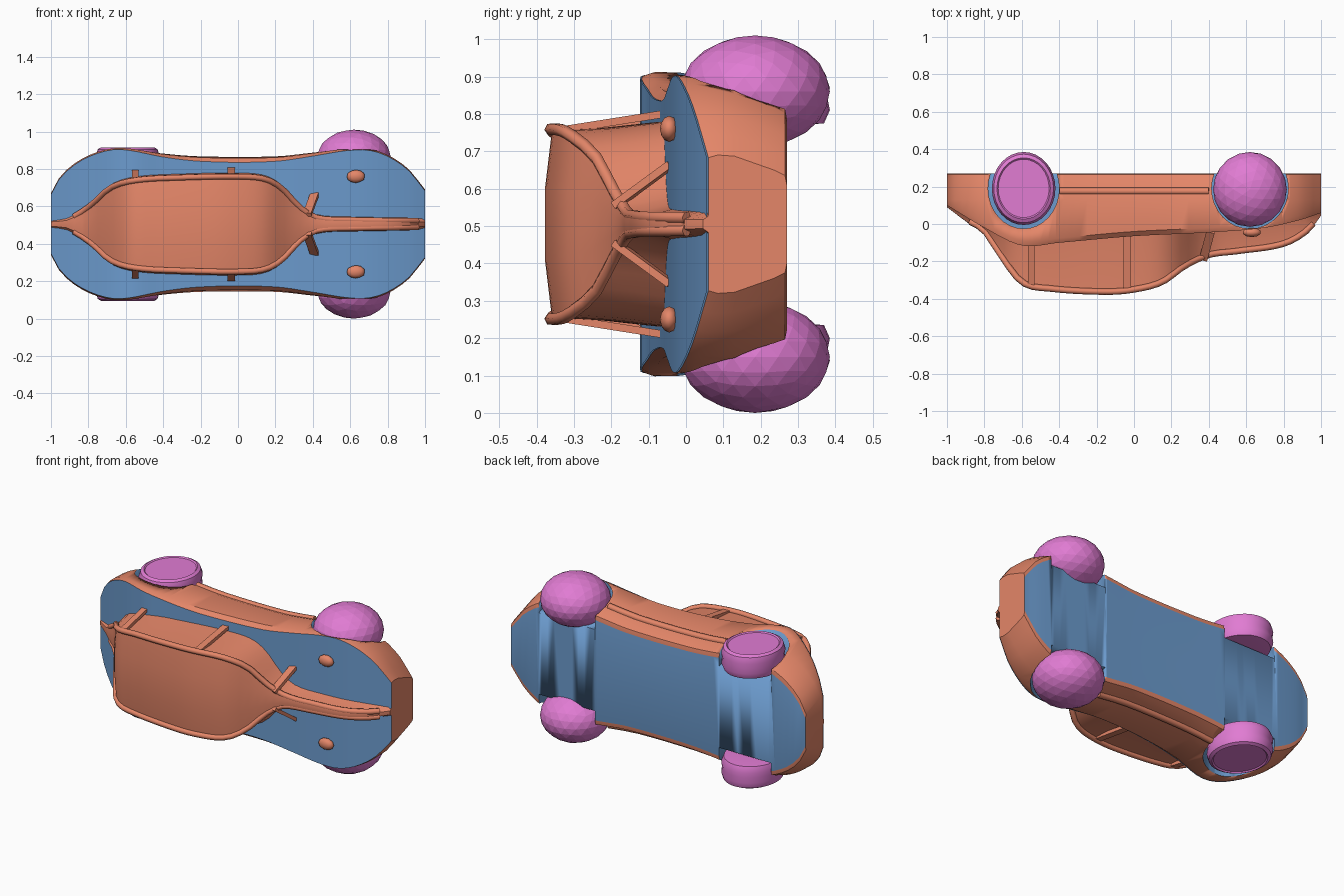
import bpy, bmesh, math
from mathutils import Vector

if "Cube" in bpy.data.objects:
    bpy.data.objects.remove(bpy.data.objects["Cube"])

CZ = 0.505  # mid plane of the car, which lies on its side


def material(name, rgb):
    m = bpy.data.materials.new(name)
    m.diffuse_color = (*rgb, 1)
    m.use_nodes = True
    m.node_tree.nodes["Principled BSDF"].inputs["Base Color"].default_value = m.diffuse_color
    return m


RED = material("red_paint", (0.78, 0.24, 0.14))
BLUE = material("blue_panel", (0.15, 0.33, 0.62))
PINK = material("wheel_pink", (0.75, 0.2, 0.65))


def sample(keys, x):
    """Smooth interpolation through (x, value) keys."""
    for i in range(len(keys) - 1):
        (x0, a), (x1, b) = keys[i], keys[i + 1]
        if x <= x1:
            def slope(j):
                p, q = keys[max(j - 1, 0)], keys[min(j + 1, len(keys) - 1)]
                return (q[1] - p[1]) / (q[0] - p[0])
            w = x1 - x0
            t = (x - x0) / w
            return ((2*t**3 - 3*t*t + 1) * a + (t**3 - 2*t*t + t) * w * slope(i)
                    + (3*t*t - 2*t**3) * b + (t**3 - t*t) * w * slope(i + 1))
    return keys[-1][1]


# Outline keys along the car
HALF_WIDTH = [(-1, .17), (-.95, .26), (-.85, .345), (-.72, .4), (-.6, .412), (-.4, .385), (-.2, .37),
              (.2, .37), (.4, .39), (.6, .41), (.75, .395), (.9, .31), (1, .19)]
BELT = [(-1, .1), (-.8, -.02), (-.6, -.115), (-.4, -.1), (0, -.065), (.4, -.045),
        (.7, -.02), (.9, .025), (1, .06)]
ROOF = [(-1, .09), (-.88, 0), (-.8, -.05), (-.72, -.17), (-.6, -.325), (-.45, -.36), (-.15, -.377), (0, -.365),
        (.15, -.325), (.27, -.24), (.4, -.18), (.55, -.16), (.8, -.12), (.93, -.045), (1, .045)]
RAIL = [(-1, .012), (-.9, .025), (-.78, .1), (-.68, .19), (-.55, .23), (-.3, .245), (0, .25), (.14, .238),
        (.23, .19), (.33, .085), (.42, .03), (.6, .018), (1, .012)]
STATIONS = [-1 + i / 24 for i in range(49)]


def link(name, bm, mats, angle=35):
    mesh = bpy.data.meshes.new(name)
    bmesh.ops.recalc_face_normals(bm, faces=bm.faces)
    bm.to_mesh(mesh)
    bm.free()
    ob = bpy.data.objects.new(name, mesh)
    bpy.context.collection.objects.link(ob)
    for m in mats:
        mesh.materials.append(m)
    mesh.shade_smooth()
    mesh.set_sharp_from_angle(angle=math.radians(angle))
    return ob


def loft(name, section, mats, blue_strips=()):
    """Skin half sections of (y, half z), mirrored across the mid plane."""
    bm = bmesh.new()
    rings = []
    for x in STATIONS:
        half = section(x)
        pts = half + [(y, -z) for y, z in reversed(half)]
        rings.append([bm.verts.new((x, y, CZ + z)) for y, z in pts])
    n = len(rings[0])
    for a, b in zip(rings, rings[1:]):
        for i in range(n):
            f = bm.faces.new((a[i], a[(i + 1) % n], b[(i + 1) % n], b[i]))
            f.material_index = int(i in blue_strips)
    bm.faces.new(rings[0])
    bm.faces.new(rings[-1])
    return link(name, bm, mats)


def body_section(x):
    w, y = sample(HALF_WIDTH, x), sample(BELT, x)
    inset = .012 + .025 * max(0, math.cos(x * 2.4))
    return [(y, w - inset), (y + .025, w - inset * .4), (.13, w - .008),
            (.235, w - .045), (.265, w - .06), (.27, w - .085)]


def cabin_section(x):
    w, y, roof = sample(RAIL, x), sample(BELT, x), sample(ROOF, x)
    low = max(y + .01, roof + .015)
    return [(roof, w * .4), (roof + .018 * min(1, w * 4), w),
            ((roof + low) / 2, w + .008), (low, w + .025)]


body = loft("body_shell", body_section, [RED, BLUE], (5, 11))
cabin = loft("cabin", cabin_section, [RED])


def turned(name, profile, centre, sx, sy, mat, seg=32):
    """Disc turned around z from (radius, z) points, closed at both ends."""
    bm = bmesh.new()
    rings = [[bm.verts.new((centre[0] + sx * r * math.cos(2 * math.pi * i / seg),
                            centre[1] + sy * r * math.sin(2 * math.pi * i / seg), centre[2] + z))
              for i in range(seg)] for r, z in profile]
    for a, b in zip(rings, rings[1:]):
        for i in range(seg):
            bm.faces.new((a[i], a[(i + 1) % seg], b[(i + 1) % seg], b[i]))
    bm.faces.new(rings[0])
    bm.faces.new(rings[-1])
    return link(name, bm, [mat])


def ball(name, centre, scale, sub, mat, angle):
    bm = bmesh.new()
    bmesh.ops.create_icosphere(bm, subdivisions=sub, radius=1)
    for v in bm.verts:
        v.co = Vector(centre) + Vector(a * b for a, b in zip(v.co, scale))
    return link(name, bm, [mat], angle)


def tube(name, pts, radius, side):
    """Round bar along (x, y, half z) points on one side of the car."""
    cu = bpy.data.curves.new(name, 'CURVE')
    cu.dimensions = '3D'
    cu.bevel_depth = radius
    cu.bevel_resolution = 1
    cu.use_fill_caps = True
    sp = cu.splines.new('POLY')
    sp.points.add(len(pts) - 1)
    for p, (x, y, z) in zip(sp.points, pts):
        p.co = (x, y, CZ + side * z, 1)
    cu.materials.append(RED)
    ob = bpy.data.objects.new(name, cu)
    bpy.context.collection.objects.link(ob)


def strut(name, a, b, width, side):
    """Flat bar between two (x, y, half z) points."""
    bm = bmesh.new()
    bmesh.ops.create_cube(bm, size=1)
    a, b = (Vector((x, y, CZ + side * z)) for x, y, z in (a, b))
    d = b - a
    rot = d.to_track_quat('Z', 'X')
    for v in bm.verts:
        p = Vector((v.co.x * .02, v.co.y * width, v.co.z * d.length))
        if abs(d.x) < .02:
            p = Vector((v.co.x * width, v.co.y * .02, v.co.z * d.length))
            v.co = (a + b) / 2 + Vector((p.x, 0, 0)) + d.normalized() * p.z \
                + d.cross(Vector((1, 0, 0))).normalized() * p.y
        else:
            v.co = (a + b) / 2 + rot @ p
    link(name, bm, [RED])


for side, tag in ((1, "right"), (-1, "left")):
    # Wheel wells cut in the body sides
    for x, r, end in ((-.59, .19, "rear"), (.62, .205, "front")):
        well = turned(f"{end}_well_cutter_{tag}", [(1, -.15), (1, .15)],
                      (x, .19, CZ + side * .40), r, .215, BLUE)
        well.hide_render = True
        well.hide_viewport = True
        mod = body.modifiers.new(well.name, 'BOOLEAN')
        mod.object = well
        mod.solver = 'EXACT'
        mod.material_mode = 'TRANSFER'
    # Faceted front balls and dished rear wheels
    ball(f"front_wheel_{tag}", (.62, .185, CZ + side * .355), (.197, .2, .15), 3, PINK, 5)
    rim = [(.6, -.07), (.92, -.065), (1, -.03), (.97, 0), (1, .03), (.94, .065), (.84, .075), (.8, .068)]
    turned(f"rear_wheel_{tag}", [(r, side * z) for r, z in rim],
           (-.59, .19, CZ + side * .335), .17, .195, PINK)
    # Headlamp studs
    ball(f"headlamp_{tag}", (.63, -.045, CZ + side * .255), (.05, .025, .035), 2, RED, 40)
    # Rails framing the roof and running into the nose ridge
    tube(f"roof_rail_{tag}", [(x, sample(ROOF, x) + .015, sample(RAIL, x) + .004)
                              for x in STATIONS[3:-1]], .017, side)
    # Window pillars
    strut(f"middle_pillar_{tag}", (-.035, -.345, .25), (-.035, -.06, .295), .04, side)
    strut(f"rear_pillar_{tag}", (-.55, -.33, .235), (-.55, -.1, .285), .035, side)
    strut(f"front_pillar_{tag}", (.37, -.19, .05), (.41, -.04, .16), .045, side)
    # Side sill strip
    tube(f"side_sill_{tag}", [(x / 10, .175, sample(HALF_WIDTH, x / 10) - .027)
                              for x in range(-4, 5)], .02, side)
# Hood and rear deck skin laid over the body
bm = bmesh.new()
rows = []
for x in STATIONS:
    w = body_section(x)[0][1]
    rows.append([bm.verts.new((x, sample(BELT, x) - .004, CZ + s * w)) for s in (-1, 1)])
for a, b in zip(rows, rows[1:]):
    bm.faces.new((a[0], a[1], b[1], b[0]))
link("deck_skin", bm, [BLUE])
